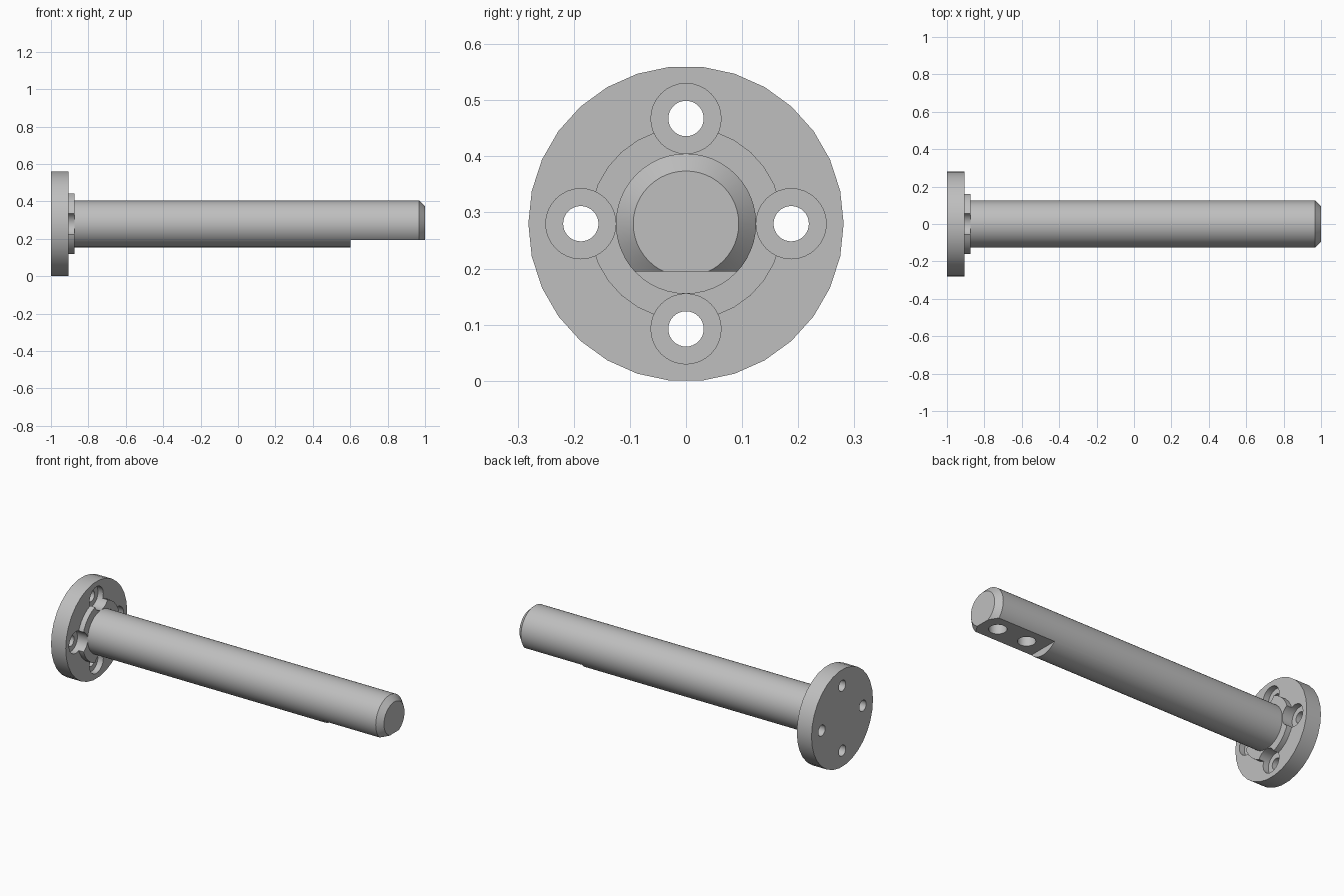
import bpy, bmesh, math
from mathutils import Matrix, Vector

cube = bpy.data.objects.get("Cube")
if cube:
    bpy.data.objects.remove(cube, do_unlink=True)

AXIS_Z = 0.28          # height of the shaft centre line

steel = bpy.data.materials.new("light_grey_metal")
steel.use_nodes = True
GREY = (0.52, 0.52, 0.52, 1)
steel.diffuse_color = GREY
steel.node_tree.nodes["Principled BSDF"].inputs["Base Color"].default_value = GREY


def add_object(name, bm):
    bmesh.ops.recalc_face_normals(bm, faces=bm.faces)
    mesh = bpy.data.meshes.new(name)
    bm.to_mesh(mesh)
    bm.free()
    mesh.materials.append(steel)
    obj = bpy.data.objects.new(name, mesh)
    bpy.context.collection.objects.link(obj)
    return obj


def turned(name, profile, sides, centre=(0, 0, AXIS_Z), upright=False):
    """Solid turned about x (or z if upright); profile is (position, radius)."""
    bm = bmesh.new()
    rings = []
    for pos, radius in profile:
        ring = []
        for i in range(sides):
            a = math.tau * i / sides
            co = Vector((pos, radius * math.cos(a), radius * math.sin(a)))
            if upright:
                co = Vector((co.y, co.z, co.x))
            ring.append(bm.verts.new(co + Vector(centre)))
        rings.append(ring)
    for lower, upper in zip(rings, rings[1:]):
        for i in range(sides):
            j = (i + 1) % sides
            bm.faces.new((lower[i], lower[j], upper[j], upper[i]))
    bm.faces.new(rings[0])
    bm.faces.new(rings[-1])
    return add_object(name, bm)


def block(name, low, high):
    low, high = Vector(low), Vector(high)
    bm = bmesh.new()
    size = Matrix.Diagonal((high - low).to_4d())
    size[3][3] = 1
    bmesh.ops.create_cube(bm, size=1, matrix=Matrix.Translation((low + high) / 2) @ size)
    return add_object(name, bm)


def activate(obj):
    bpy.ops.object.select_all(action="DESELECT")
    obj.select_set(True)
    bpy.context.view_layer.objects.active = obj


def cut(obj, cutters):
    for cutter in cutters:
        cutter.hide_render = True
        activate(obj)
        mod = obj.modifiers.new("cut", "BOOLEAN")
        mod.operation = "DIFFERENCE"
        mod.solver = "EXACT"
        mod.object = cutter
        bpy.ops.object.modifier_apply(modifier=mod.name)
        bpy.data.objects.remove(cutter, do_unlink=True)


# Flange with raised hub, drilled by four counterbored bolt holes
flange = turned("mounting_flange",
                [(-1, 0.281), (-0.906, 0.281), (-0.906, 0.172), (-0.875, 0.172)], 30)
bolts = []
for k in range(4):
    a = k * math.pi / 2
    centre = (0, 0.1875 * math.cos(a), AXIS_Z + 0.1875 * math.sin(a))
    bolts.append(turned("bolt_hole_cutter",
                        [(-1.1, 0.0315), (-0.94, 0.0315), (-0.94, 0.0625), (-0.8, 0.0625)],
                        32, centre))
cut(flange, bolts)

# Shaft with chamfered tip, a flat underneath and two blind screw holes
shaft = turned("shaft", [(-0.95, 0.125), (0.969, 0.125), (1, 0.094)], 48)
flat = block("flat_cutter", (0.602, -0.3, 0), (1.2, 0.3, 0.195))
screws = [turned("screw_hole_cutter", [(0.1, 0.047), (0.32, 0.047)], 32, (x, 0, 0), True)
          for x in (0.71, 0.9)]
cut(shaft, [flat] + screws)

for part in (flange, shaft):
    activate(part)
    bpy.ops.object.shade_smooth_by_angle(angle=math.radians(30))
